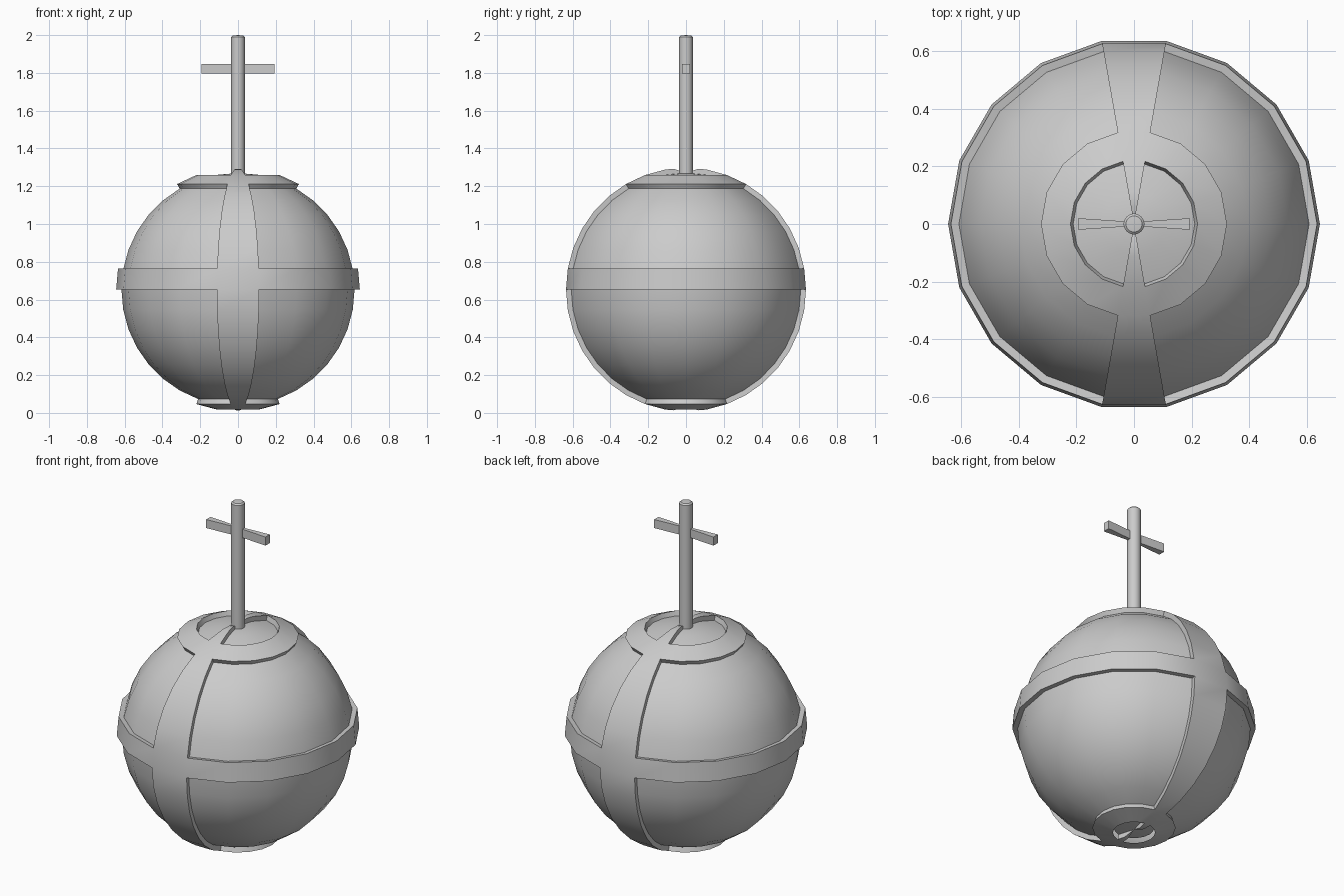
import bpy, bmesh
from math import sin, cos, radians
from mathutils import Vector

if "Cube" in bpy.data.objects:
    bpy.data.objects.remove(bpy.data.objects["Cube"])

CZ, R_IN, R_OUT = 0.653, 0.617, 0.645
SEG, RINGS = 18, 18


def finish(bm, name):
    bmesh.ops.remove_doubles(bm, verts=bm.verts, dist=0.0005)
    bmesh.ops.recalc_face_normals(bm, faces=bm.faces)
    me = bpy.data.meshes.new(name)
    bm.to_mesh(me)
    bm.free()
    ob = bpy.data.objects.new(name, me)
    bpy.context.collection.objects.link(ob)
    bpy.ops.object.select_all(action='DESELECT')
    ob.select_set(True)
    bpy.context.view_layer.objects.active = ob
    bpy.ops.object.shade_smooth_by_angle(angle=radians(30))
    return ob


def pt(r, i, j):
    lat, lon = radians(-90 + 10 * i), radians(20 * j)
    return Vector((r * cos(lat) * cos(lon), r * cos(lat) * sin(lon), CZ + r * sin(lat)))


def raised(i, j):
    # front and back straps, waist band, collar, foot ring
    return j % SEG in (4, 13) or i in (1, 9, 15)


# orb with raised straps and bands
bm = bmesh.new()


def face(*pts):
    bm.faces.new([bm.verts.new(p) for p in pts])


for i in range(RINGS):
    for j in range(SEG):
        up = raised(i, j)
        r = R_OUT if up else R_IN
        if i in (0, RINGS - 1):
            # pole cells: plain triangles, or strap ends stopping short of the pole
            k, pole = (1, 0) if i == 0 else (RINGS - 1, RINGS)
            a, b = pt(r, k, j), pt(r, k, j + 1)
            if not up:
                face(a, b, pt(r, pole, 0))
                continue
            top, base = pt(R_OUT, pole, 0), pt(R_IN, pole, 0)
            ta, tb = a.lerp(top, 0.42), b.lerp(top, 0.42)
            face(a, b, tb, ta)
            face(ta, tb, base)
            face(a, ta, base, pt(R_IN, k, j))
            face(b, tb, base, pt(R_IN, k, j + 1))
        else:
            face(pt(r, i, j), pt(r, i, j + 1), pt(r, i + 1, j + 1), pt(r, i + 1, j))
            if raised(i, j + 1) != up:
                face(pt(R_IN, i, j + 1), pt(R_OUT, i, j + 1),
                     pt(R_OUT, i + 1, j + 1), pt(R_IN, i + 1, j + 1))
        if i < RINGS - 1 and raised(i + 1, j) != up:
            face(pt(R_IN, i + 1, j), pt(R_OUT, i + 1, j),
                 pt(R_OUT, i + 1, j + 1), pt(R_IN, i + 1, j + 1))
finish(bm, "banded_orb")

# upright post with a slightly domed top
bm = bmesh.new()
N = 32
profile = [(0.036, 1.25), (0.036, 1.99), (0.028, 1.997)]
rings = [[bm.verts.new((r * cos(radians(360 * s / N)), r * sin(radians(360 * s / N)), z))
          for s in range(N)] for r, z in profile]
for lo, hi in zip(rings, rings[1:]):
    for s in range(N):
        bm.faces.new((lo[s], lo[(s + 1) % N], hi[(s + 1) % N], hi[s]))
tip = bm.verts.new((0, 0, 2.0))
for s in range(N):
    bm.faces.new((rings[-1][s], rings[-1][(s + 1) % N], tip))
bm.faces.new(rings[0][::-1])
finish(bm, "post")

# crossbar arms, flaring towards their ends
for side, name in ((-1, "left_arm"), (1, "right_arm")):
    bm = bmesh.new()
    bmesh.ops.create_cube(bm, size=1)
    for v in bm.verts:
        outer = v.co.x * side > 0
        v.co = Vector((side * (0.192 if outer else 0.03),
                       (0.04 if outer else 0.018) * v.co.y,
                       1.823 + 0.05 * v.co.z))
    finish(bm, name)
